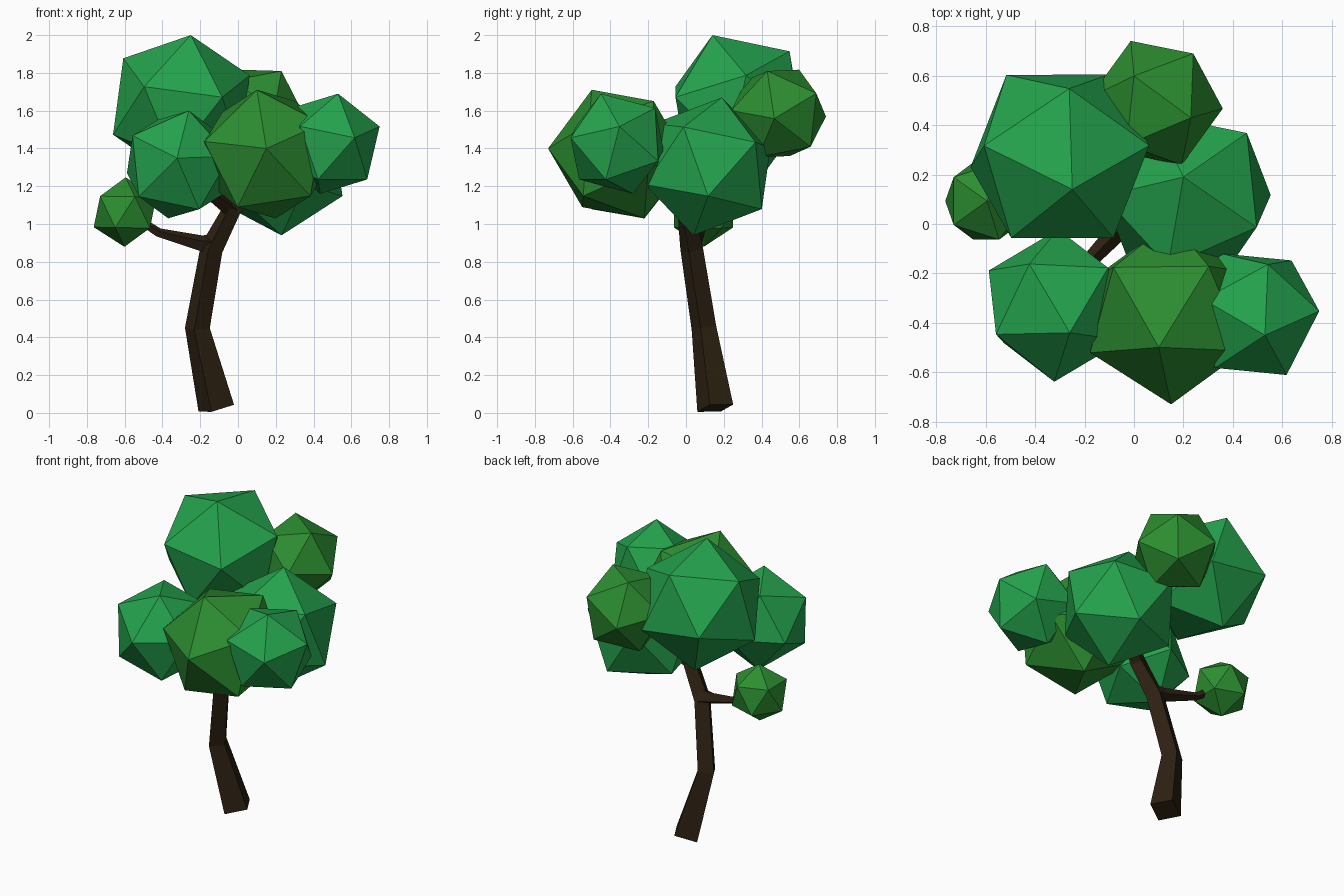
import bpy, bmesh, math
from mathutils import Vector, Matrix

if "Cube" in bpy.data.objects:
    bpy.data.objects.remove(bpy.data.objects["Cube"])


def material(name, rgb):
    m = bpy.data.materials.new(name)
    m.diffuse_color = (*rgb, 1)
    m.use_nodes = True
    m.node_tree.nodes["Principled BSDF"].inputs["Base Color"].default_value = m.diffuse_color
    return m


BARK = material("bark", (0.026, 0.015, 0.006))
BRIGHT = material("bright_leaf", (0.018, 0.37, 0.075))
DARK = material("dark_leaf", (0.025, 0.27, 0.03))


def finish(bm, name, mat):
    bmesh.ops.recalc_face_normals(bm, faces=bm.faces)
    me = bpy.data.meshes.new(name)
    bm.to_mesh(me)
    bm.free()
    me.materials.append(mat)
    ob = bpy.data.objects.new(name, me)
    bpy.context.collection.objects.link(ob)
    return ob


def leaf_clump(name, center, corner, neighbour, mat):
    """Icosahedron with one corner at `corner` and an adjacent one towards `neighbour`."""
    c = Vector(center)
    z = Vector(corner) - c
    r = z.length
    z.normalize()
    y = z.cross(Vector(neighbour) - c).normalized()
    x = y.cross(z)
    rot = Matrix((x, y, z)).transposed().to_4x4()
    bm = bmesh.new()
    bmesh.ops.create_icosphere(bm, subdivisions=1, radius=r,
                               matrix=Matrix.Translation(c) @ rot)
    finish(bm, name, mat)


def limb(name, path, ref):
    """Tapered four-sided tube along (x, y, z, radius) points."""
    bm = bmesh.new()
    pts = [Vector(p[:3]) for p in path]
    rings = []
    for i, p in enumerate(pts):
        t = Vector((0, 0, 0))
        if i > 0:
            t += (p - pts[i - 1]).normalized()
        if i < len(pts) - 1:
            t += (pts[i + 1] - p).normalized()
        t.normalize()
        u = Vector(ref)
        u = (u - t * u.dot(t)).normalized()
        v = t.cross(u)
        rings.append([bm.verts.new(p + s * path[i][3]) for s in (u, v, -u, -v)])
    for a, b in zip(rings, rings[1:]):
        for k in range(4):
            n = (k + 1) % 4
            bm.faces.new((a[k], a[n], b[n], b[k]))
    bm.faces.new(rings[0])
    bm.faces.new(rings[-1])
    finish(bm, name, BARK)


# Trunk and branches
a = math.radians(-15)
limb("trunk", [(-.115, .155, .025, .1), (-.215, .095, .45, .068), (-.14, .03, .87, .062),
               (-.03, .0, 1.08, .052), (.1, .06, 1.2, .035)], (math.cos(a), math.sin(a), 0))
limb("left_branch", [(-.13, .03, .89, .06), (-.2, .04, .9, .042), (-.42, .075, .955, .024),
                     (-.52, .09, 1.02, .022)], (0, .3, 1))
limb("front_branch", [(-.03, .01, 1.07, .045), (-.2, -.17, 1.2, .03)], (0, 0, 1))

# Foliage: centre, one corner, an adjacent corner
leaf_clump("top_foliage", (-.30, .274, 1.63), (-.25, .14, 2.0), (-.26, .54, 1.93), BRIGHT)
leaf_clump("front_left_foliage", (-.315, -.33, 1.315), (-.26, -.44, 1.6), (-.32, -.63, 1.36), BRIGHT)
leaf_clump("front_foliage", (.15, -.36, 1.37), (.15, -.73, 1.4), (.10, -.5, 1.71), DARK)
leaf_clump("right_foliage", (.483, -.365, 1.425), (.53, -.45, 1.69), (.75, -.35, 1.51), BRIGHT)
leaf_clump("back_foliage", (.09, .49, 1.585), (.23, .43, 1.81), (.02, .585, 1.82), DARK)
leaf_clump("middle_foliage", (.215, .115, 1.305), (.23, .04, .94), (.55, .115, 1.14), BRIGHT)
leaf_clump("small_left_foliage", (-.598, .093, 1.063), (-.595, .093, 1.247), (-.435, .093, 1.147), DARK)
